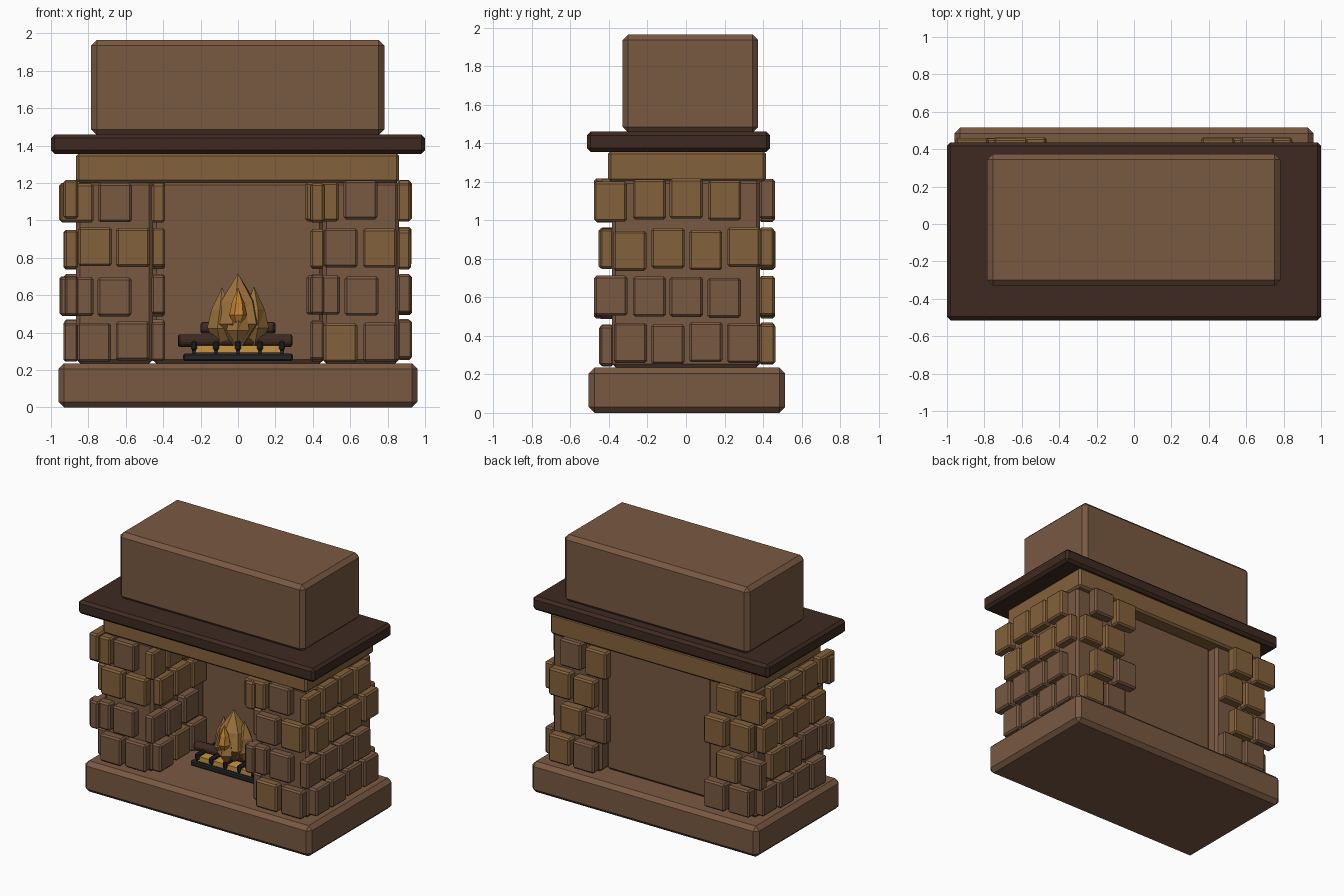
import bpy, bmesh, math, random
from mathutils import Matrix, Vector

if "Cube" in bpy.data.objects:
    bpy.data.objects.remove(bpy.data.objects["Cube"])

random.seed(4)


def material(name, rgb):
    m = bpy.data.materials.new(name)
    m.diffuse_color = (*rgb, 1)
    m.use_nodes = True
    m.node_tree.nodes["Principled BSDF"].inputs["Base Color"].default_value = m.diffuse_color
    return m


BROWN = material("brown_stone", (0.19, 0.10, 0.055))
TAN = material("tan_stone", (0.23, 0.12, 0.045))
DARK = material("dark_wood", (0.048, 0.023, 0.015))
IRON = material("iron", (0.017, 0.019, 0.021))
FLAME = material("flame", (0.33, 0.17, 0.045))
CORE = material("flame_core", (0.55, 0.23, 0.03))
EMBER = material("ember", (0.60, 0.30, 0.05))


def finish(name, bm, mats, bevel=0):
    bmesh.ops.recalc_face_normals(bm, faces=bm.faces)
    me = bpy.data.meshes.new(name)
    bm.to_mesh(me)
    bm.free()
    ob = bpy.data.objects.new(name, me)
    bpy.context.collection.objects.link(ob)
    for m in mats:
        me.materials.append(m)
    if bevel:
        mod = ob.modifiers.new("chamfer", 'BEVEL')
        mod.width, mod.segments = bevel, 1
    return ob


def add_box(bm, lo, hi, slot=0):
    lo, hi = Vector(lo), Vector(hi)
    mat = Matrix.Translation((lo + hi) / 2) @ Matrix.Diagonal((*(hi - lo), 1))
    verts = bmesh.ops.create_cube(bm, size=1, matrix=mat)["verts"]
    for f in {f for v in verts for f in v.link_faces}:
        f.material_index = slot


def box(name, lo, hi, mat, bevel=0):
    bm = bmesh.new()
    add_box(bm, lo, hi)
    return finish(name, bm, [mat], bevel)


def log(name, centre, length, radius, yaw):
    bm = bmesh.new()
    mat = (Matrix.Translation(centre) @ Matrix.Rotation(yaw, 4, 'Z')
           @ Matrix.Rotation(math.pi / 2, 4, 'Y'))
    bmesh.ops.create_cone(bm, cap_ends=True, segments=8, radius1=radius,
                          radius2=radius, depth=length, matrix=mat)
    return finish(name, bm, [DARK], 0.008)


def tongue(name, x, y, z0, z1, radius, mat, sides=6, turn=0.0):
    # faceted flame: rings of a teardrop profile, closed by welding the poles
    bm = bmesh.new()
    rings = []
    for t, r in ((0, 0.25), (0.3, 1), (0.62, 0.72), (1, 0.01)):
        ring = []
        for i in range(sides):
            a = turn + 2 * math.pi * (i + 0.3 * t) / sides
            ring.append(bm.verts.new((x + radius * r * math.cos(a),
                                      y + radius * r * math.sin(a),
                                      z0 + t * (z1 - z0))))
        rings.append(ring)
    for a, b in zip(rings, rings[1:]):
        for i in range(sides):
            j = (i + 1) % sides
            bm.faces.new((a[i], a[j], b[j]))
            bm.faces.new((a[i], b[j], b[i]))
    bm.faces.new(rings[0])
    bm.faces.new(rings[-1])
    return finish(name, bm, [mat])


def stones(name, axis, start, count, step, width, d0, d1):
    # staggered courses; upper two mostly tan, lower two mostly brown
    bm = bmesh.new()
    for row, z in enumerate((0.25, 0.492, 0.745, 0.995)):
        for i in range(count):
            u = start + 0.008 + i * step - (0.098 if row % 2 else 0)
            u += random.uniform(-0.004, 0.004)
            zz = z + random.uniform(-0.008, 0.014)
            e = random.uniform(-0.004, 0.004)
            a, b = (d0, d1 + e) if abs(d1) > abs(d0) else (d0 + e, d1)
            slot = int((row > 1) != (random.random() < 0.12))
            if axis == 'x':
                add_box(bm, (u, a, zz), (u + width, b, zz + 0.208), slot)
            else:
                add_box(bm, (a, u, zz), (b, u + width, zz + 0.208), slot)
    finish(name, bm, [BROWN, TAN], 0.012)


# Main masses
box("hearth_base", (-0.96, -0.505, 0), (0.96, 0.515, 0.235), BROWN, 0.03)
box("lintel", (-0.865, -0.405, 1.2), (0.862, 0.415, 1.36), TAN, 0.015)
box("mantel_shelf", (-1, -0.515, 1.355), (1, 0.437, 1.46), DARK, 0.02)
box("chimney_breast", (-0.785, -0.33, 1.455), (0.782, 0.375, 1.965), BROWN, 0.03)
box("back_wall", (-0.457, 0.2, 0.235), (0.457, 0.315, 1.21), BROWN, 0.02)

# Pillars with stone cladding on all four sides
for side, x0, x1 in (("left", -0.865, -0.455), ("right", 0.452, 0.862)):
    box(side + "_pillar", (x0, -0.385, 0.235), (x1, 0.385, 1.21), BROWN, 0.02)
    stones(side + "_front_stones", 'x', x0, 2, 0.207, 0.18, -0.45, -0.375)
    stones(side + "_back_stones", 'x', x0, 2, 0.207, 0.18, 0.38, 0.46)
    outer_first = side == "left"
    stones(side + "_west_stones", 'y', -0.385, 4 if outer_first else 3,
           0.196, 0.172, x0 - 0.065, x0 + 0.01)
    stones(side + "_east_stones", 'y', -0.385, 3 if outer_first else 4,
           0.196, 0.172, x1 - 0.01, x1 + 0.065)

# Grate: rails, cross bars and glowing embers
for i, y in enumerate((-0.16, 0.06)):
    box(f"grate_rail_{i}", (-0.293, y, 0.248), (0.293, y + 0.04, 0.287), IRON, 0.008)
for i in range(5):
    x = (i - 2) * 0.1175
    box(f"grate_bar_{i}", (x - 0.015, -0.17, 0.303), (x + 0.015, 0.11, 0.358), IRON, 0.01)
    for y in (-0.14, 0.08):
        box(f"grate_post_{i}", (x - 0.01, y - 0.01, 0.27), (x + 0.01, y + 0.01, 0.32), IRON)
box("embers", (-0.235, -0.15, 0.293), (0.235, 0.09, 0.33), EMBER)

# Logs
log("front_log", (-0.015, -0.04, 0.357), 0.61, 0.037, 0.06)
log("rear_log", (0, 0.05, 0.425), 0.40, 0.034, -0.1)

# Fire
tongue("flame_main", 0, -0.05, 0.33, 0.715, 0.135, FLAME, 6, 0.2)
tongue("flame_left", -0.085, -0.05, 0.33, 0.64, 0.08, FLAME, 5, 0.5)
tongue("flame_right", 0.085, -0.04, 0.33, 0.645, 0.08, FLAME, 5, 1.1)
tongue("flame_front", 0, -0.14, 0.34, 0.58, 0.065, FLAME, 5, 0.8)
tongue("flame_core", 0, -0.165, 0.43, 0.64, 0.047, CORE, 6, 0.0)
